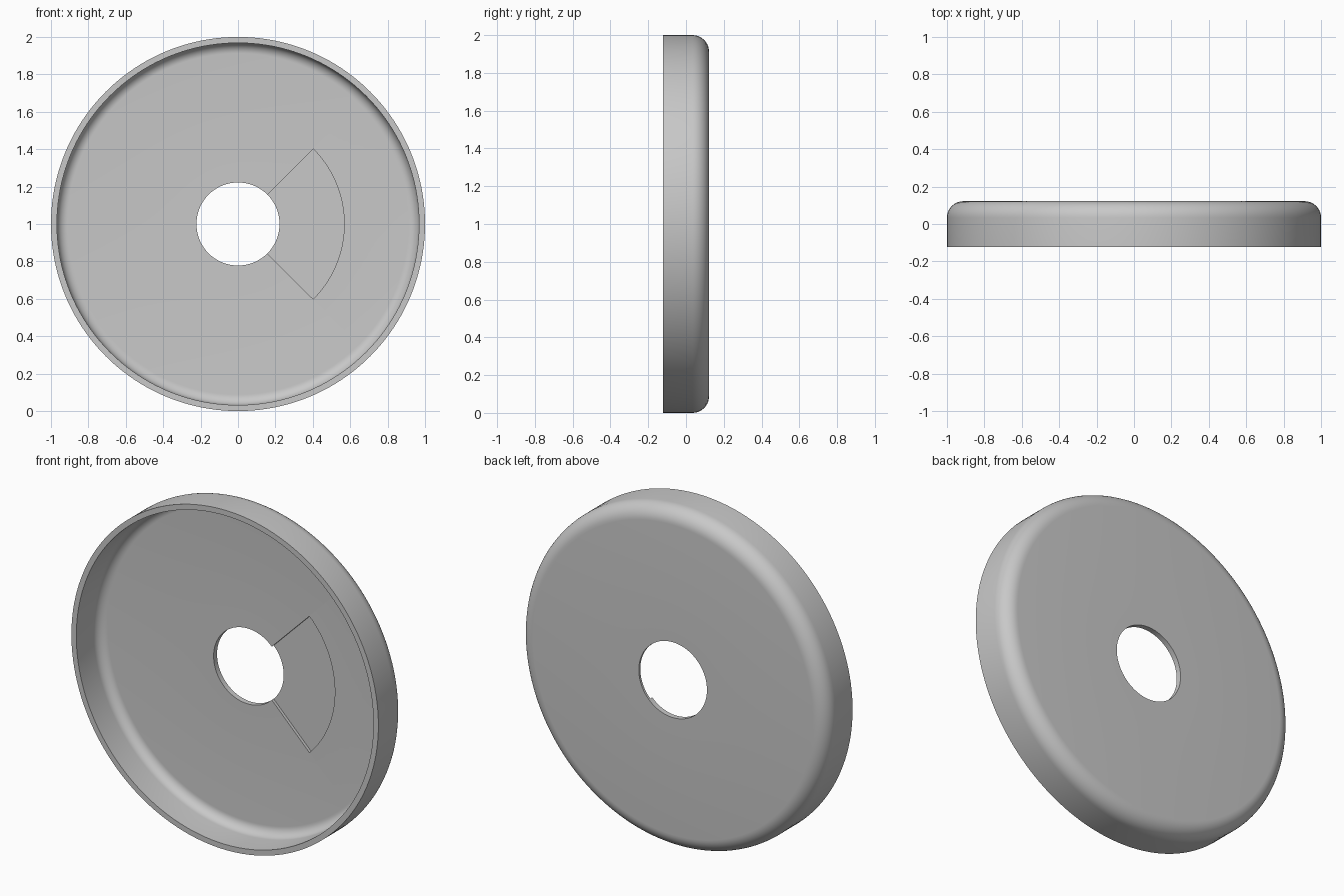
import bpy, bmesh, math
from mathutils import Vector, Matrix

if "Cube" in bpy.data.objects:
    bpy.data.objects.remove(bpy.data.objects["Cube"])

SEGMENTS = 160
HALF = 0.122          # half of the depth
WALL = 0.032          # shell thickness
FILLET = 0.088        # outer edge rounding
HOLE = 0.222          # centre hole radius
RECESS_RADIUS = 0.568
RECESS_DEPTH = 0.018

grey = bpy.data.materials.new("light_grey")
grey.use_nodes = True
colour = (0.58, 0.58, 0.58, 1)
grey.diffuse_color = colour
grey.node_tree.nodes["Principled BSDF"].inputs["Base Color"].default_value = colour


def add_object(name, bm):
    bmesh.ops.recalc_face_normals(bm, faces=bm.faces)
    mesh = bpy.data.meshes.new(name)
    bm.to_mesh(mesh)
    bm.free()
    mesh.materials.append(grey)
    obj = bpy.data.objects.new(name, mesh)
    bpy.context.collection.objects.link(obj)
    return obj


def corner(radius, steps=10):
    """Quarter round from the side wall to the flat back."""
    cr, cy = 1 - FILLET, HALF - FILLET
    angles = [math.pi / 2 * i / steps for i in range(steps + 1)]
    return [(cr + radius * math.cos(a), cy + radius * math.sin(a)) for a in angles]


# Dished cover: shell profile (radius, depth) turned around the y axis
outside = [(1, -HALF)] + corner(FILLET) + [(HOLE, HALF)]
inside = [(1 - WALL, -HALF)] + corner(FILLET - WALL) + [(HOLE, HALF - WALL)]
profile = outside + inside[::-1]
bm = bmesh.new()
verts = [bm.verts.new((r, y, 0)) for r, y in profile]
edges = [bm.edges.new((verts[i - 1], verts[i])) for i in range(len(verts))]
bmesh.ops.spin(bm, geom=verts + edges, cent=(0, 0, 0), axis=(0, 1, 0),
               angle=math.tau, steps=SEGMENTS, use_merge=True)
bmesh.ops.remove_doubles(bm, verts=bm.verts, dist=1e-5)
bmesh.ops.translate(bm, verts=bm.verts, vec=(0, 0, 1))
cover = add_object("dished_cover", bm)

# Cutter for the shallow quarter sector recess on the +x side of the floor
bm = bmesh.new()
steps = SEGMENTS // 4
floor_y = HALF - WALL
points = [Vector((0, 0, 1))]
for i in range(steps + 1):
    a = -math.pi / 4 + math.pi / 2 * i / steps
    points.append(Vector((RECESS_RADIUS * math.cos(a), 0, 1 + RECESS_RADIUS * math.sin(a))))
face = bm.faces.new([bm.verts.new(p + Vector((0, floor_y - 0.05, 0))) for p in points])
result = bmesh.ops.extrude_face_region(bm, geom=[face])
new_verts = [g for g in result["geom"] if isinstance(g, bmesh.types.BMVert)]
bmesh.ops.translate(bm, verts=new_verts, vec=(0, 0.05 + RECESS_DEPTH, 0))
cutter = add_object("recess_cutter", bm)
cutter.hide_render = True

# Cut the recess, then shade smooth with crisp edges
cut = cover.modifiers.new("sector_recess", 'BOOLEAN')
cut.operation = 'DIFFERENCE'
cut.solver = 'EXACT'
cut.object = cutter
bpy.ops.object.select_all(action='DESELECT')
cover.select_set(True)
bpy.context.view_layer.objects.active = cover
bpy.ops.object.modifier_apply(modifier=cut.name)
bpy.data.objects.remove(cutter)
bpy.ops.object.shade_smooth_by_angle(angle=math.radians(30))
